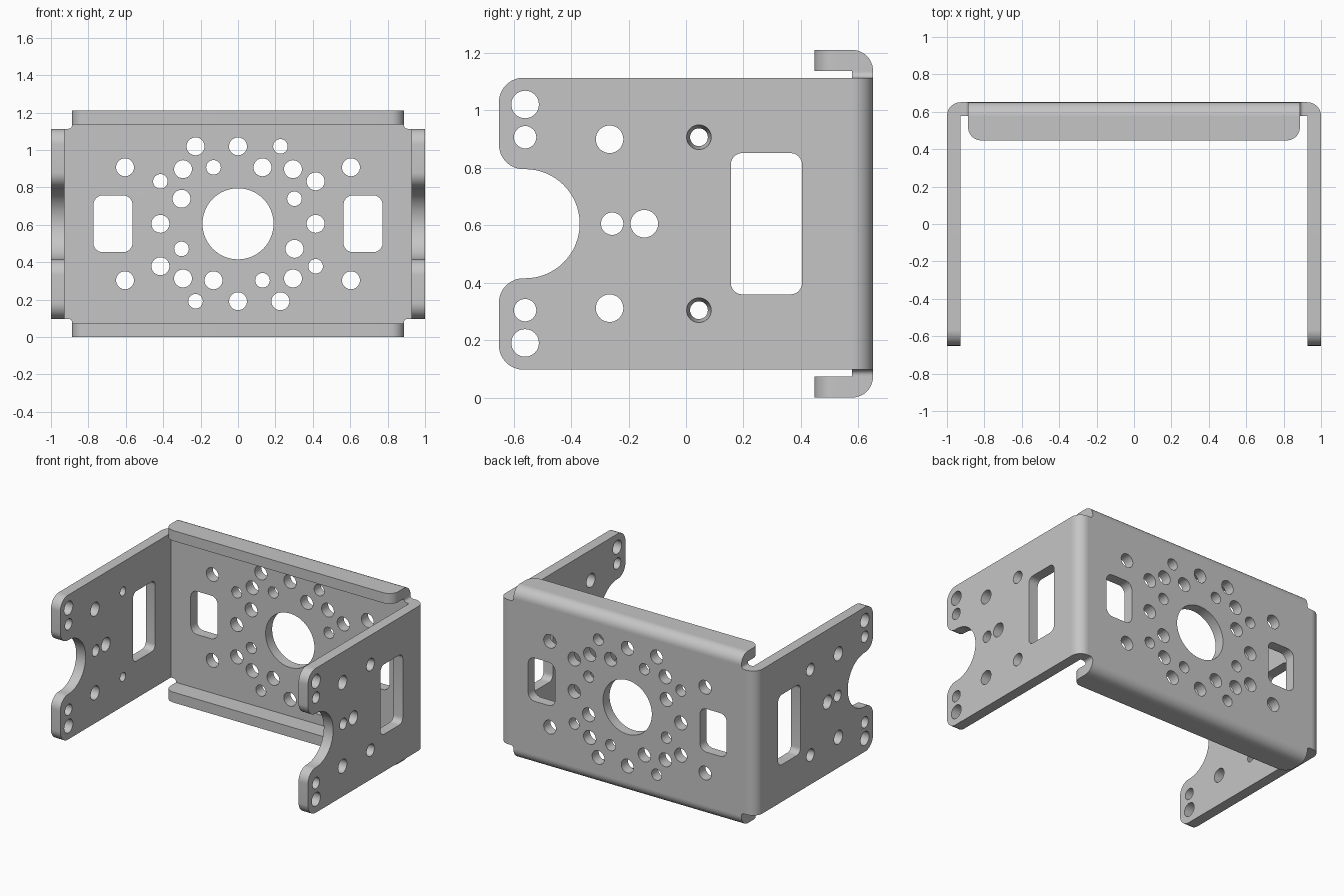
import bpy
import bmesh
import math
from mathutils import Vector

if "Cube" in bpy.data.objects:
    bpy.data.objects.remove(bpy.data.objects["Cube"])

T = 0.073              # sheet thickness, also the outer bend radius
X = 1 - T              # inner face of the side walls
Y = 0.651 - T          # inner face of the back plate
MID = 0.605            # middle height
Z = MID - T            # inner face of the flanges, from the middle
WALL = 0.508           # half height of the walls
FLANGE = 0.887         # half length of the flanges
BIG, SMALL = 0.048, 0.039

steel = bpy.data.materials.new("grey steel")
steel.use_nodes = True
steel.diffuse_color = (0.56, 0.56, 0.56, 1)
steel.node_tree.nodes["Principled BSDF"].inputs["Base Color"].default_value = (0.56, 0.56, 0.56, 1)


def circle(u, v, r, n=32):
    return [(u + r * math.cos(math.tau * i / n), v + r * math.sin(math.tau * i / n)) for i in range(n)]


def rounded(corners, n=10):
    """Outline from (u, v, radius) right-angled corners."""
    out = []
    for i, (u, v, r) in enumerate(corners):
        p = Vector((u, v))
        if not r:
            out.append((u, v))
            continue
        a = (Vector(corners[i - 1][:2]) - p).normalized() * r
        b = (Vector(corners[(i + 1) % len(corners)][:2]) - p).normalized() * r
        for k in range(n + 1):
            t = math.pi / 2 * k / n
            out.append(tuple(p + a * (1 - math.sin(t)) + b * (1 - math.cos(t))))
    return out


def slot(u0, u1, v0, v1, r):
    return rounded([(u0, v0, r), (u1, v0, r), (u1, v1, r), (u0, v1, r)], 6)


def is_seam(face):
    """Faces hidden where the sheet runs on into a bend."""
    c, n, e = face.calc_center_median(), face.normal, 0.001
    x, z = abs(c.x), abs(c.z - MID)
    return ((abs(n.x) > 0.99 and abs(x - X) < e and c.y > Y + e)
            or (abs(n.y) > 0.99 and abs(c.y - Y) < e and (x > X + e or z > Z + e))
            or (abs(n.z) > 0.99 and abs(z - Z) < e and c.y > Y + e))


def sheet(name, loops, axes, centre, depth, adjust=None):
    """Fill outlines with holes, thicken them; axes name where u, v and depth point."""
    curve = bpy.data.curves.new(name + " outline", "CURVE")
    curve.dimensions = "2D"
    curve.fill_mode = "BOTH"
    curve.extrude = depth / 2
    for loop in loops:
        spline = curve.splines.new("POLY")
        spline.points.add(len(loop) - 1)
        for point, (u, v) in zip(spline.points, loop):
            point.co = (u, v, 0, 1)
        spline.use_cyclic_u = True
    helper = bpy.data.objects.new(name + " helper", curve)
    bpy.context.collection.objects.link(helper)
    graph = bpy.context.evaluated_depsgraph_get()
    mesh = bpy.data.meshes.new_from_object(helper.evaluated_get(graph))
    bpy.data.objects.remove(helper)
    bpy.data.curves.remove(curve)

    bm = bmesh.new()
    bm.from_mesh(mesh)
    bmesh.ops.remove_doubles(bm, verts=bm.verts, dist=0.0001)
    for vert in bm.verts:
        place = dict(zip(axes, (vert.co.x, vert.co.y, vert.co.z + centre)))
        vert.co = (place["x"], place["y"], place["z"])
        if adjust:
            adjust(vert)
    bmesh.ops.recalc_face_normals(bm, faces=bm.faces)
    bm.normal_update()
    bmesh.ops.delete(bm, geom=[f for f in bm.faces if is_seam(f)], context="FACES")
    bm.to_mesh(mesh)
    bm.free()
    mesh.name = name
    mesh.materials.clear()
    mesh.materials.append(steel)
    mesh.shade_smooth()
    mesh.set_sharp_from_angle(angle=math.radians(30))
    obj = bpy.data.objects.new(name, mesh)
    bpy.context.collection.objects.link(obj)


def bend(u, v, su, sv, n=12):
    """Quarter disc around (u, v) opening towards the signs su, sv."""
    arc = [math.pi / 2 * i / n for i in range(n + 1)]
    return [(u, v)] + [(u + su * T * math.cos(a), v + sv * T * math.sin(a)) for a in arc]


# Back plate with relief notches at the corners
quarter = [(X, WALL, 0), (FLANGE, WALL, 0.02), (FLANGE, Z, 0)]
outline = []
for su, sv in ((1, 1), (-1, 1), (-1, -1), (1, -1)):
    part = quarter if su * sv > 0 else quarter[::-1]
    outline += [(su * u, MID + sv * v, r) for u, v, r in part]
loops = [rounded(outline, 6), circle(0, MID, 0.19, 64)]

# Hole pattern, repeated by a half turn about the centre
pattern = [(-0.227, 0.414, BIG), (0, 0.414, BIG), (0.227, 0.414, SMALL),
           (-0.131, 0.302, SMALL), (0.131, 0.302, BIG),
           (-0.294, 0.292, BIG), (0.294, 0.292, BIG),
           (-0.415, 0.227, SMALL), (0.415, 0.227, BIG),
           (-0.302, 0.134, BIG), (0.302, 0.134, SMALL),
           (0.415, 0, BIG), (0.604, 0.302, BIG), (-0.604, 0.302, BIG)]
for s in (1, -1):
    loops += [circle(s * u, MID + s * v, r) for u, v, r in pattern]
    loops.append(slot(s * 0.564, s * 0.773, MID - 0.152, MID + 0.152, 0.05))
sheet("back_plate", loops, "xzy", Y + T / 2, T)

# Side wall outline: two rounded prongs around a half-round cutout
END, R, CUT = -0.651, 0.085, 0.19
wall = [rounded([(Y, MID - WALL, 0), (Y, MID + WALL, 0), (END, MID + WALL, R),
                 (END, MID + CUT, R), (-0.37, MID + CUT, CUT), (-0.37, MID - CUT, CUT),
                 (END, MID - CUT, R), (END, MID - WALL, R)], 16),
        slot(0.156, 0.404, MID - 0.246, MID + 0.246, 0.04),
        circle(-0.257, MID, SMALL), circle(-0.145, MID, BIG)]
SINK_Y, SINK_Z, SINK_R = 0.045, 0.301, 0.043
for s in (1, -1):
    wall += [circle(-0.56, MID + s * 0.415, BIG), circle(-0.56, MID + s * 0.301, SMALL),
             circle(-0.266, MID + s * 0.294, BIG), circle(SINK_Y, MID + s * SINK_Z, SINK_R)]


def countersink(vert):
    """Narrow the inner rim of the countersunk holes."""
    if abs(vert.co.x) < X + 0.01:
        for s in (1, -1):
            middle = Vector((vert.co.x, SINK_Y, MID + s * SINK_Z))
            if (vert.co - middle).length < SINK_R + 0.005:
                vert.co = middle + (vert.co - middle) * 0.72


# Walls and their vertical bends
for s, side in ((1, "left"), (-1, "right")):
    sheet(side + "_wall", wall, "yzx", s * (X + T / 2), T, countersink)
    sheet(side + "_bend", [bend(s * X, Y, s, 1)], "xyz", MID, 2 * WALL)

# Top and bottom flanges with their bends
lip = rounded([(FLANGE, Y, 0), (-FLANGE, Y, 0), (-FLANGE, 0.447, 0.07), (FLANGE, 0.447, 0.07)])
for s, side in ((1, "top"), (-1, "bottom")):
    sheet(side + "_flange", [lip], "xyz", MID + s * (Z + T / 2), T)
    sheet(side + "_flange_bend", [bend(Y, MID + s * Z, 1, s)], "yzx", 0, 2 * FLANGE)
